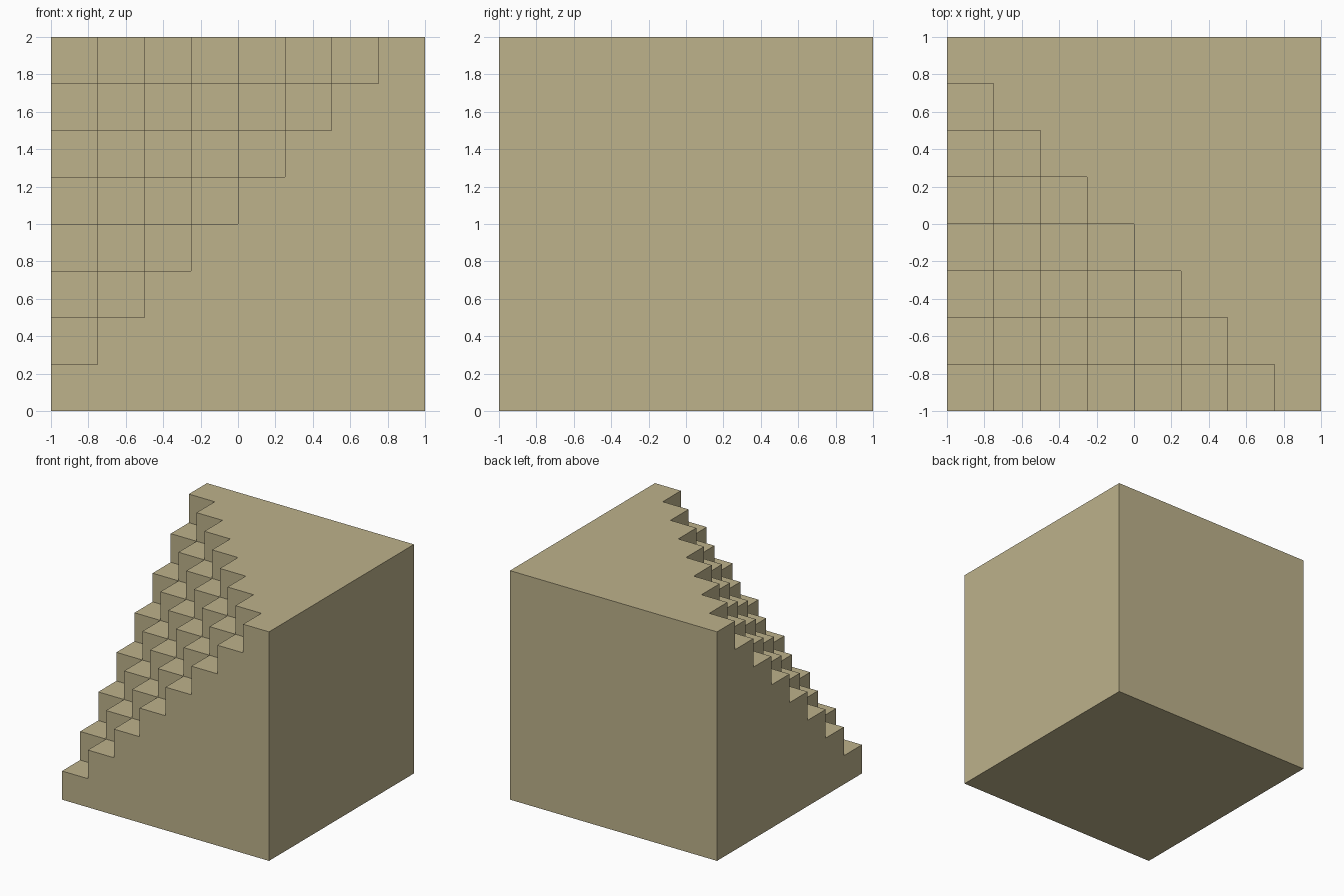
import bpy
import bmesh
import math
from mathutils import Vector

cube = bpy.data.objects.get("Cube")
if cube:
    bpy.data.objects.remove(cube, do_unlink=True)

N = 8              # steps along every side
STEP = 2.0 / N

sand = bpy.data.materials.new("sand")
sand.use_nodes = True
colour = (0.51, 0.445, 0.258, 1.0)
sand.diffuse_color = colour
sand.node_tree.nodes["Principled BSDF"].inputs["Base Color"].default_value = colour


def filled(cell):
    """Cells of the block; the front right top corner is stepped away."""
    i, j, k = cell
    return all(0 <= c < N for c in cell) and i + j >= k


# Outer skin of the stepped block: one square wherever a cell meets air
bm = bmesh.new()
for index in range(N ** 3):
    cell = (index % N, index // N % N, index // (N * N))
    if not filled(cell):
        continue
    centre = Vector(cell) + Vector((0.5, 0.5, 0.5))
    for axis in range(3):
        for sign in (-1, 1):
            normal = Vector((0, 0, 0))
            normal[axis] = sign
            if filled(tuple(int(c + n) for c, n in zip(cell, normal))):
                continue
            u = Vector((0, 0, 0))
            u[(axis + 1) % 3] = 0.5
            v = normal.cross(u)
            mid = centre + normal * 0.5
            corners = (mid - u - v, mid + u - v, mid + u + v, mid - u + v)
            bm.faces.new([bm.verts.new(p * STEP - Vector((1, 1, 0))) for p in corners])

# Weld the squares and merge them into large flat faces
bmesh.ops.remove_doubles(bm, verts=bm.verts, dist=STEP / 100)
bmesh.ops.dissolve_limit(bm, angle_limit=math.radians(1), verts=bm.verts, edges=bm.edges)
bmesh.ops.recalc_face_normals(bm, faces=bm.faces)

mesh = bpy.data.meshes.new("stepped_block")
bm.to_mesh(mesh)
bm.free()
mesh.materials.append(sand)
block = bpy.data.objects.new("stepped_block", mesh)
bpy.context.collection.objects.link(block)
